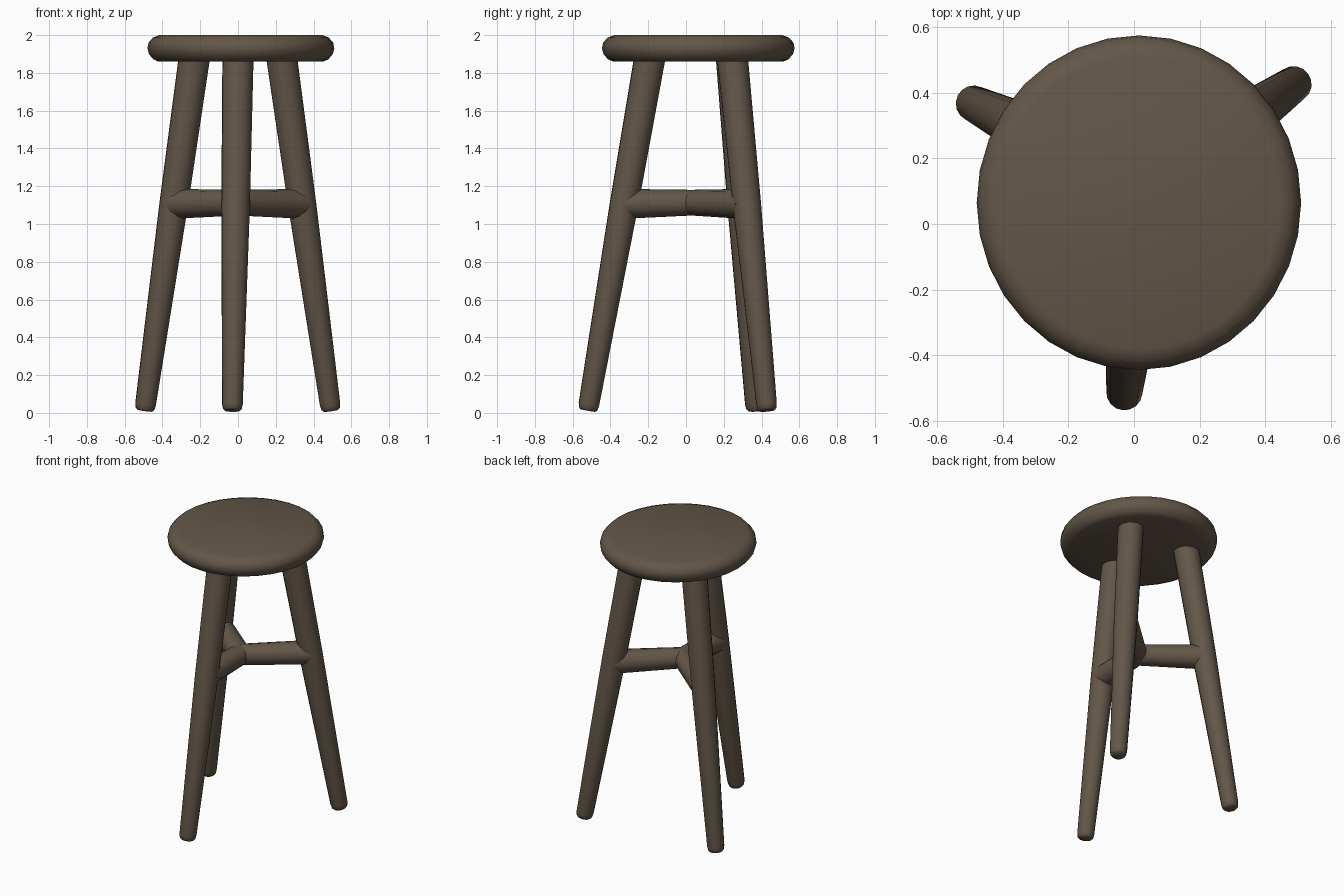
import bpy
import bmesh
import math
from mathutils import Vector

cube = bpy.data.objects.get("Cube")
if cube:
    bpy.data.objects.remove(cube)

# One dark brown wood for everything
wood = bpy.data.materials.new("dark brown wood")
wood.use_nodes = True
colour = (0.125, 0.094, 0.066, 1)
wood.diffuse_color = colour
bsdf = wood.node_tree.nodes["Principled BSDF"]
bsdf.inputs["Base Color"].default_value = colour
bsdf.inputs["Roughness"].default_value = 0.8


def lathe(name, start, end, profile, sides, angle=50, scale_x=1):
    """Turned part along start-end; profile holds (distance along, radius)."""
    start, end = Vector(start), Vector(end)
    turn = (end - start).to_track_quat("Z", "Y")
    bm = bmesh.new()
    rings = []
    for along, radius in profile:
        ring = []
        for i in range(sides):
            a = math.tau * i / sides
            p = Vector((radius * scale_x * math.cos(a), radius * math.sin(a), along))
            ring.append(bm.verts.new(turn @ p))
        rings.append(ring)
    for low, high in zip(rings, rings[1:]):
        for i in range(sides):
            j = (i + 1) % sides
            bm.faces.new((low[i], low[j], high[j], high[i]))
    bm.faces.new(rings[0][::-1])
    bm.faces.new(rings[-1])
    mesh = bpy.data.meshes.new(name)
    bm.to_mesh(mesh)
    bm.free()
    mesh.materials.append(wood)
    obj = bpy.data.objects.new(name, mesh)
    obj.location = start
    bpy.context.collection.objects.link(obj)
    bpy.ops.object.select_all(action="DESELECT")
    obj.select_set(True)
    bpy.context.view_layer.objects.active = obj
    bpy.ops.object.shade_smooth_by_angle(angle=math.radians(angle))
    return obj


# Round seat with a soft rim
seat_profile = [(0, 0.45), (0.012, 0.478), (0.04, 0.502), (0.07, 0.51),
                (0.1, 0.504), (0.127, 0.48), (0.14, 0.445)]
lathe("seat", (0.015, 0.065, 1.86), (0.015, 0.065, 2), seat_profile, 32, scale_x=0.97)

# Three splayed, tapering legs: foot and top centres
legs = {
    "front": ((-0.03, -0.52, 0.012), (0.0, -0.19, 1.89)),
    "left": ((0.492, 0.43, 0.012), (0.23, 0.245, 1.89)),
    "right": ((-0.494, 0.37, 0.012), (-0.23, 0.24, 1.89)),
}
hub = Vector((0.0, 0.03, 1.113))
for side, (foot, top) in legs.items():
    foot, top = Vector(foot), Vector(top)
    length = (top - foot).length
    leg_profile = [(0, 0.04), (0.01, 0.05), (0.035, 0.055),
                   (0.58 * length, 0.076), (length, 0.083)]
    lathe(side + "_leg", foot, top, leg_profile, 16)

    # Stretcher from the hub to this leg
    joint = foot.lerp(top, 0.583)
    reach = (joint - hub).length
    lathe(side + "_stretcher", hub, joint, [(0, 0.068), (reach, 0.079)], 12)
